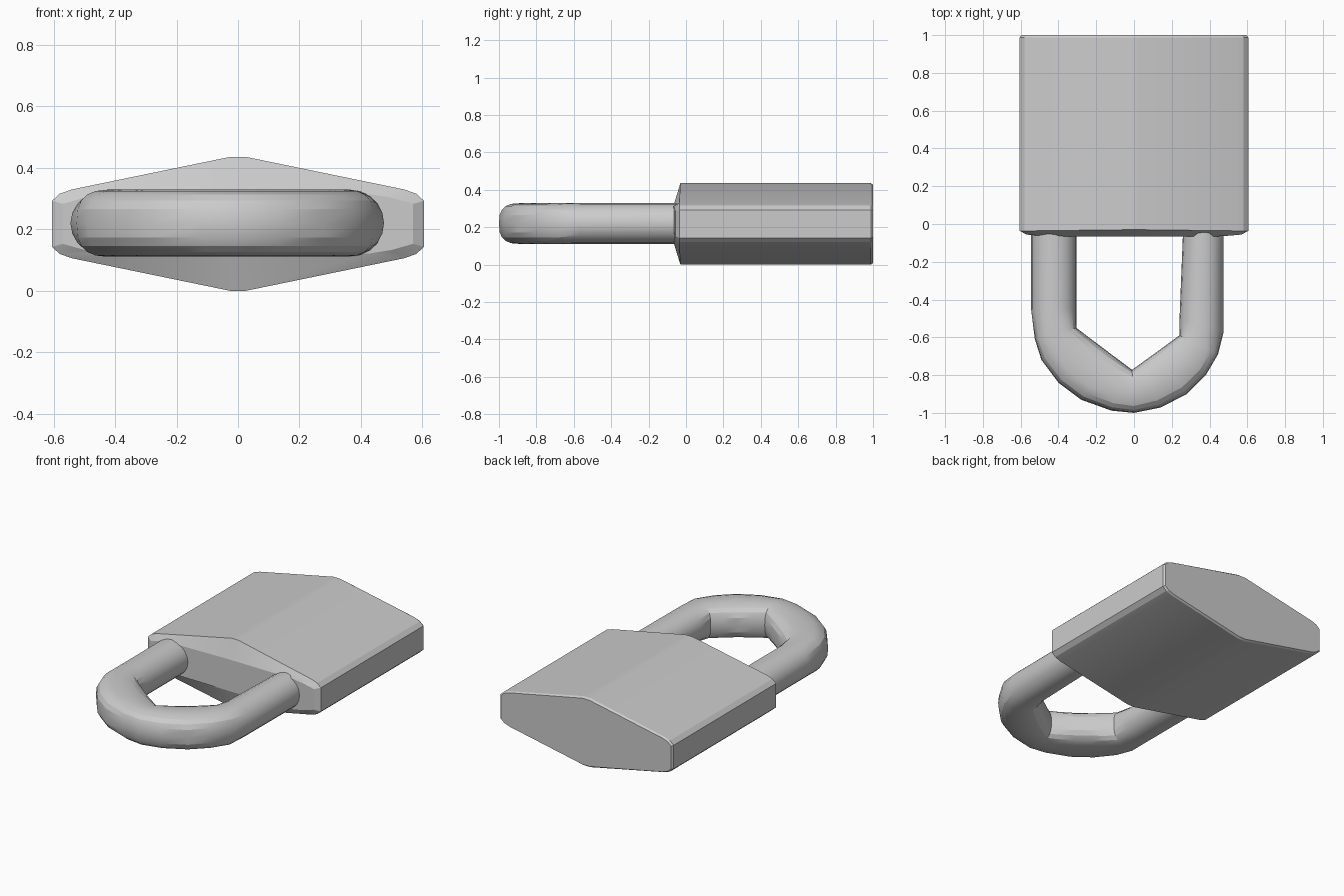
import bpy, bmesh, math

if "Cube" in bpy.data.objects:
    bpy.data.objects.remove(bpy.data.objects["Cube"])


def loft(name, rings, angle):
    """Bridge equal-sized rings of points and cap both ends."""
    bm = bmesh.new()
    loops = [[bm.verts.new(p) for p in ring] for ring in rings]
    n = len(loops[0])
    for a, b in zip(loops, loops[1:]):
        for i in range(n):
            j = (i + 1) % n
            bm.faces.new((a[i], a[j], b[j], b[i]))
    bm.faces.new(loops[0])
    bm.faces.new(loops[-1][::-1])
    bmesh.ops.recalc_face_normals(bm, faces=bm.faces)
    mesh = bpy.data.meshes.new(name)
    bm.to_mesh(mesh)
    bm.free()
    obj = bpy.data.objects.new(name, mesh)
    bpy.context.collection.objects.link(obj)
    bpy.ops.object.select_all(action='DESELECT')
    obj.select_set(True)
    bpy.context.view_layer.objects.active = obj
    bpy.ops.object.shade_smooth_by_angle(angle=math.radians(angle))
    return obj


ZC = 0.218


def body_ring(quarter):
    """Mirror quarter-profile points (x, y, half height) into a full ring."""
    right = [(x, y, ZC + h) for x, y, h in quarter]
    right += [(x, y, ZC - h) for x, y, h in reversed(quarter)]
    return right + [(-x, y, z) for x, y, z in reversed(right)]


# Lock body: hexagonal block with sloped front and lightly bevelled back
profile = [(0.025, 0.218), (0.54, 0.112), (0.58, 0.098), (0.605, 0.075)]
front = [(0.025, -0.066, 0.1), (0.43, -0.066, 0.096),
         (0.50, -0.062, 0.085), (0.57, -0.056, 0.065)]
shoulder = [(x, y, h) for (x, h), y in zip(profile, (-0.03, -0.036, -0.036, -0.036))]
back = [(x, 0.988, h) for x, h in profile]
edge = [(x * 0.985, 1.0, h * 0.96) for x, h in profile]
loft("lock_body", [body_ring(q) for q in (front, shoulder, back, edge)], 15)

# Shackle: rounded outer edge, angular inner edge; (outer x, y, inner x, y)
stations = [
    (-0.545, 0.02, -0.305, 0.02), (-0.545, -0.45, -0.305, -0.45),
    (-0.525, -0.61, -0.305, -0.55), (-0.49, -0.72, -0.25, -0.592),
    (-0.40, -0.84, -0.19, -0.637), (-0.28, -0.93, -0.12, -0.69),
    (-0.12, -0.988, -0.05, -0.742), (0.0, -1.0, -0.01, -0.772),
    (0.14, -0.972, 0.05, -0.728), (0.28, -0.90, 0.12, -0.678),
    (0.38, -0.80, 0.18, -0.634), (0.445, -0.69, 0.24, -0.59),
    (0.475, -0.57, 0.241, -0.50), (0.475, 0.02, 0.262, 0.02)]
SIDES = 20


def signed_power(v, e):
    return math.copysign(abs(v) ** e, v)


rings = []
for k, (ox, oy, ix, iy) in enumerate(stations):
    power = 1.0 if k in (0, 1, 12, 13) else 0.72
    ring = []
    for i in range(SIDES):
        a = 2 * math.pi * i / SIDES
        t = 0.5 + 0.5 * signed_power(math.cos(a), power)
        ring.append((ix + (ox - ix) * t, iy + (oy - iy) * t,
                     0.22 + 0.109 * signed_power(math.sin(a), power)))
    rings.append(ring)
loft("shackle", rings, 20)
